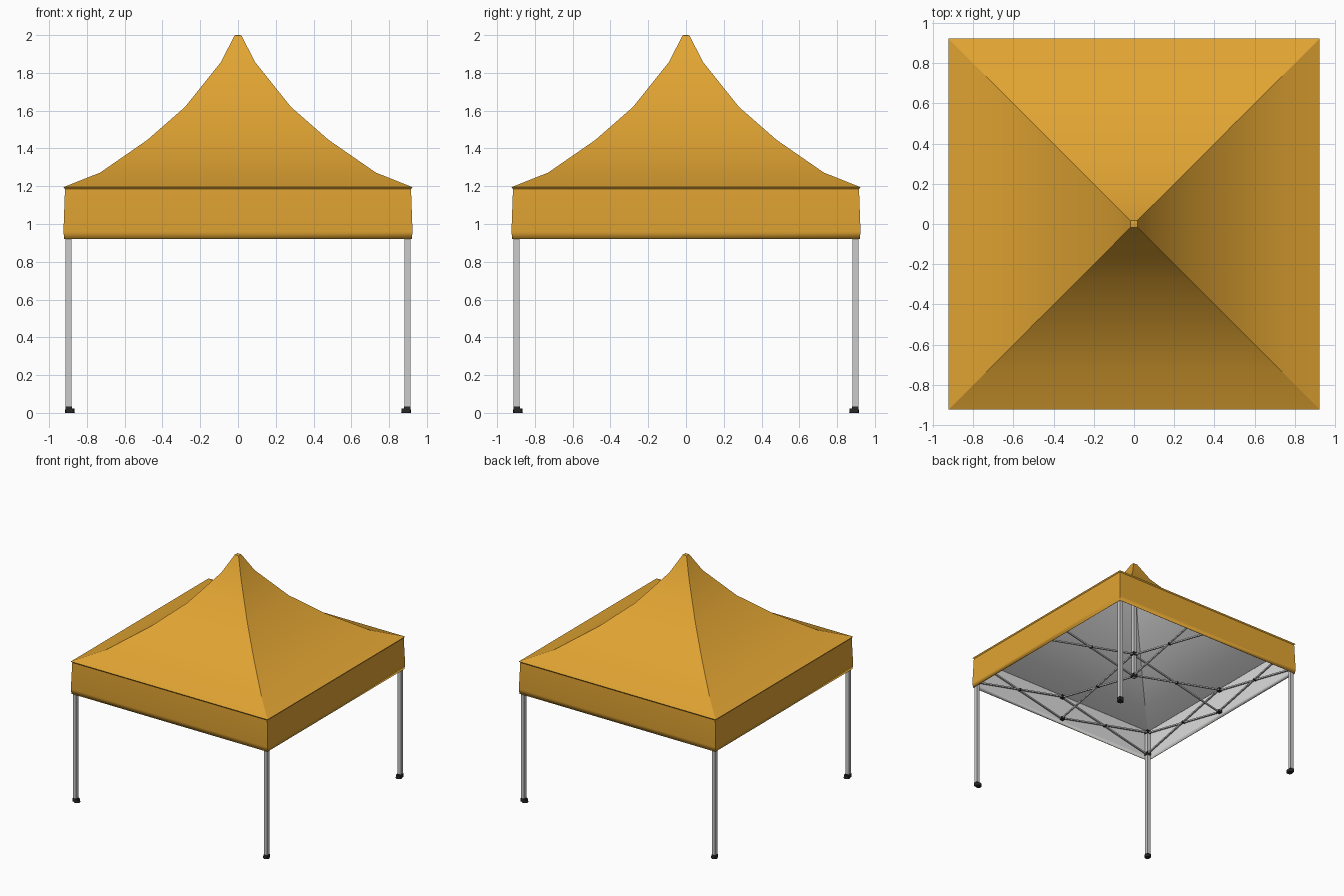
import bpy, bmesh, math
from mathutils import Vector

if "Cube" in bpy.data.objects:
    bpy.data.objects.remove(bpy.data.objects["Cube"])


def material(name, rgb):
    m = bpy.data.materials.new(name)
    m.diffuse_color = (*rgb, 1)
    m.use_nodes = True
    m.node_tree.nodes["Principled BSDF"].inputs["Base Color"].default_value = m.diffuse_color
    return m


ORANGE = material("orange fabric", (0.75, 0.37, 0.032))
LINING = material("light grey lining", (0.72, 0.72, 0.72))
METAL = material("grey metal", (0.6, 0.6, 0.6))
BLACK = material("black plastic", (0.02, 0.02, 0.02))


def add_object(name, bm, *mats):
    me = bpy.data.meshes.new(name)
    bm.to_mesh(me)
    bm.free()
    ob = bpy.data.objects.new(name, me)
    bpy.context.collection.objects.link(ob)
    for m in mats:
        me.materials.append(m)
    return ob


def box(name, centre, size, mat, turn=0):
    bm = bmesh.new()
    bmesh.ops.create_cube(bm, size=1)
    bmesh.ops.scale(bm, vec=size, verts=bm.verts)
    ob = add_object(name, bm, mat)
    ob.location = centre
    ob.rotation_euler.z = turn
    return ob


def bar(name, a, b, width, depth):
    # flat metal bar between two points
    a, b = Vector(a), Vector(b)
    ob = box(name, (a + b) / 2, (width, depth, (b - a).length), METAL)
    ob.rotation_euler = (b - a).to_track_quat('Z', 'Y').to_euler()
    return ob


def scissor(name, a, b, low, high):
    # two crossing bars with a pivot, slightly offset sideways
    d = (Vector(b) - Vector(a)).normalized()
    off = Vector((-d.y, d.x)) * 0.006
    for i, (za, zb) in enumerate(((low, high), (high, low))):
        o = off if i else -off
        bar(f"{name}_bar_{i + 1}", (a[0] + o.x, a[1] + o.y, za),
            (b[0] + o.x, b[1] + o.y, zb), 0.012, 0.012)
    mid = (Vector(a) + Vector(b)) / 2
    box(name + "_pivot", (*mid, (low + high) / 2), (0.028, 0.016, 0.016),
        BLACK, math.atan2(off.y, off.x))


# canopy: square rings swept along a profile of half width and height
profile = [(0.92, 0.92), (0.924, 0.96), (0.916, 1.185), (0.924, 1.195),
           (0.73, 1.272), (0.48, 1.445), (0.28, 1.62), (0.092, 1.855),
           (0.018, 1.998), (0.01, 2.0)]
bm = bmesh.new()
rings = [[bm.verts.new((sx * h, sy * h, z))
          for sx, sy in ((-1, -1), (1, -1), (1, 1), (-1, 1))] for h, z in profile]
for r0, r1 in zip(rings, rings[1:]):
    for i in range(4):
        j = (i + 1) % 4
        bm.faces.new((r0[i], r0[j], r1[j], r1[i]))
bm.faces.new(rings[-1])
canopy = add_object("canopy", bm, ORANGE, LINING)
bpy.context.view_layer.objects.active = canopy
canopy.select_set(True)
bpy.ops.object.shade_smooth_by_angle(angle=math.radians(20))
shell = canopy.modifiers.new("grey inside", 'SOLIDIFY')
shell.thickness = 0.005
shell.offset = -1
shell.material_offset = 1

# legs, feet and corner brackets
LEG, LOW, HIGH = 0.897, 0.965, 1.165
for sx, side in ((-1, "left"), (1, "right")):
    for sy, end in ((-1, "front"), (1, "back")):
        n = f"{end}_{side}"
        x, y = sx * LEG, sy * LEG
        box(n + "_leg", (x, y, 0.6), (0.03, 0.03, 1.16), METAL)
        bm = bmesh.new()
        bmesh.ops.create_cone(bm, cap_ends=True, segments=16, radius1=0.026,
                              radius2=0.024, depth=0.024)
        foot = add_object(n + "_foot", bm, BLACK)
        foot.location = (sx * 0.89, sy * 0.89, 0.012)
        box(n + "_foot_socket", (x, y, 0.02), (0.035, 0.035, 0.03), BLACK)
        for z, lv in ((LOW, "lower"), (HIGH, "upper")):
            box(f"{n}_{lv}_bracket", (x, y, z), (0.038, 0.038, 0.028), BLACK)

# scissor frame along each side, and from side middles to the central hub
sides = {"front": (0, -1), "right": (1, 0), "back": (0, 1), "left": (-1, 0)}
for n, (dx, dy) in sides.items():
    mid = (dx * LEG, dy * LEG)
    for s in (-1, 1):
        corner = (mid[0] - s * dy * LEG, mid[1] + s * dx * LEG)
        scissor(f"{n}_scissor_{'a' if s < 0 else 'b'}", corner, mid, LOW, HIGH)
    scissor(n + "_inner_scissor", mid, (0, 0), LOW, HIGH)
    for z, lv in ((LOW, "lower"), (HIGH, "upper")):
        box(f"{n}_{lv}_joint", (*mid, z), (0.03, 0.03, 0.024), BLACK)

# central hub and peak pole
box("peak_pole", (0, 0, 1.43), (0.026, 0.026, 0.96), METAL)
for z, lv in ((LOW, "lower"), (HIGH, "upper")):
    box(lv + "_hub", (0, 0, z), (0.04, 0.04, 0.028), BLACK)
